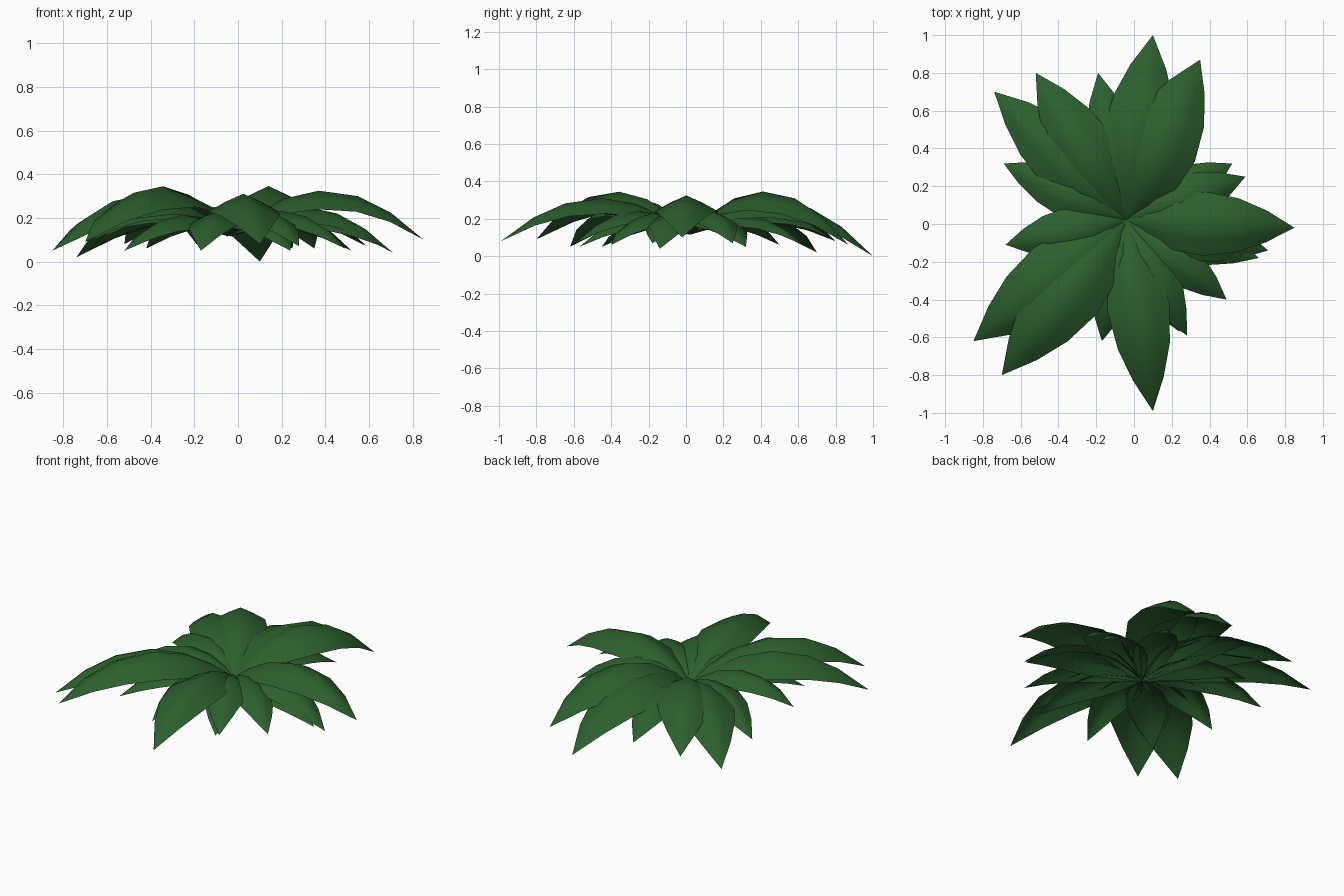
import bpy, math
from mathutils import Vector

if "Cube" in bpy.data.objects:
    bpy.data.objects.remove(bpy.data.objects["Cube"])

green = bpy.data.materials.new("leaf_green")
green.diffuse_color = (0.025, 0.115, 0.027, 1)
green.use_nodes = True
green.node_tree.nodes["Principled BSDF"].inputs["Base Color"].default_value = green.diffuse_color

BASE = Vector((-0.04, 0.02, 0.12))
# outline of a leaf: (position along the leaf, share of half width)
OUTLINE = [(0, .05), (.12, .45), (.28, .85), (.46, 1), (.66, .84), (.83, .5), (1, 0)]
# cross-section: (sideways, drop), both in half widths
SECTION = [(-1, .5), (-.5, .22), (0, 0), (.5, .22), (1, .5)]


def leaf(name, x, y, tip_z, peak, half):
    """Arching leaf from the common base to its tip, folded along the midrib."""
    along = Vector((x - BASE.x, y - BASE.y, 0))
    side = Vector((-along.y, along.x, 0)).normalized()
    rise = peak - (BASE.z + tip_z) / 2
    verts, faces = [], []
    for t, w in OUTLINE[:-1]:
        mid = BASE + along * t
        mid.z += (tip_z - BASE.z) * t + 4 * rise * t * (1 - t)
        for s, d in SECTION:
            verts.append(mid + side * (s * w * half) - Vector((0, 0, d * w * half)))
    n = len(SECTION)
    for r in range(len(OUTLINE) - 2):
        for c in range(n - 1):
            a = r * n + c
            faces.append((a + 1, a, a + n, a + n + 1))
    verts.append(Vector((x, y, tip_z)))
    tip, row = len(verts) - 1, (len(OUTLINE) - 2) * n
    for c in range(n - 1):
        faces.append((row + c + 1, row + c, tip))
    me = bpy.data.meshes.new(name)
    me.from_pydata(verts, [], faces)
    me.materials.append(green)
    me.polygons.foreach_set("use_smooth", [True] * len(me.polygons))
    me.update()
    bpy.context.collection.objects.link(bpy.data.objects.new(name, me))


# tip x, tip y, tip z, peak height, half width
UPPER = [
    (.10, 1.0, 0, .30, .19), (.35, .87, .06, .345, .20),
    (-.52, .80, .08, .31, .17), (-.74, .70, .02, .27, .17),
    (-.85, -.62, .05, .31, .19), (-.70, -.80, .09, .345, .19),
    (.10, -.99, .08, .31, .165), (.85, -.02, .10, .325, .17),
]
LOWER = [
    (-.19, .80, .08, .25, .14), (-.69, .32, .05, .24, .13),
    (-.68, -.11, .09, .26, .13), (.71, -.14, .04, .25, .14),
    (.66, -.18, .07, .22, .13), (.59, .25, .07, .25, .13),
    (.52, .32, .05, .22, .13), (.49, -.40, .06, .23, .12),
    (.28, -.59, .07, .24, .12), (.24, -.57, .05, .21, .12),
    (-.17, -.62, .05, .23, .12),
    # sheltered leaves beneath the large ones
    (-.52, -.45, .05, .21, .12), (.25, .63, .06, .22, .12),
    (-.42, .50, .06, .22, .12),
]
for i, p in enumerate(UPPER):
    leaf(f"upper_leaf_{i + 1}", *p)
for i, p in enumerate(LOWER):
    leaf(f"lower_leaf_{i + 1}", *p)
